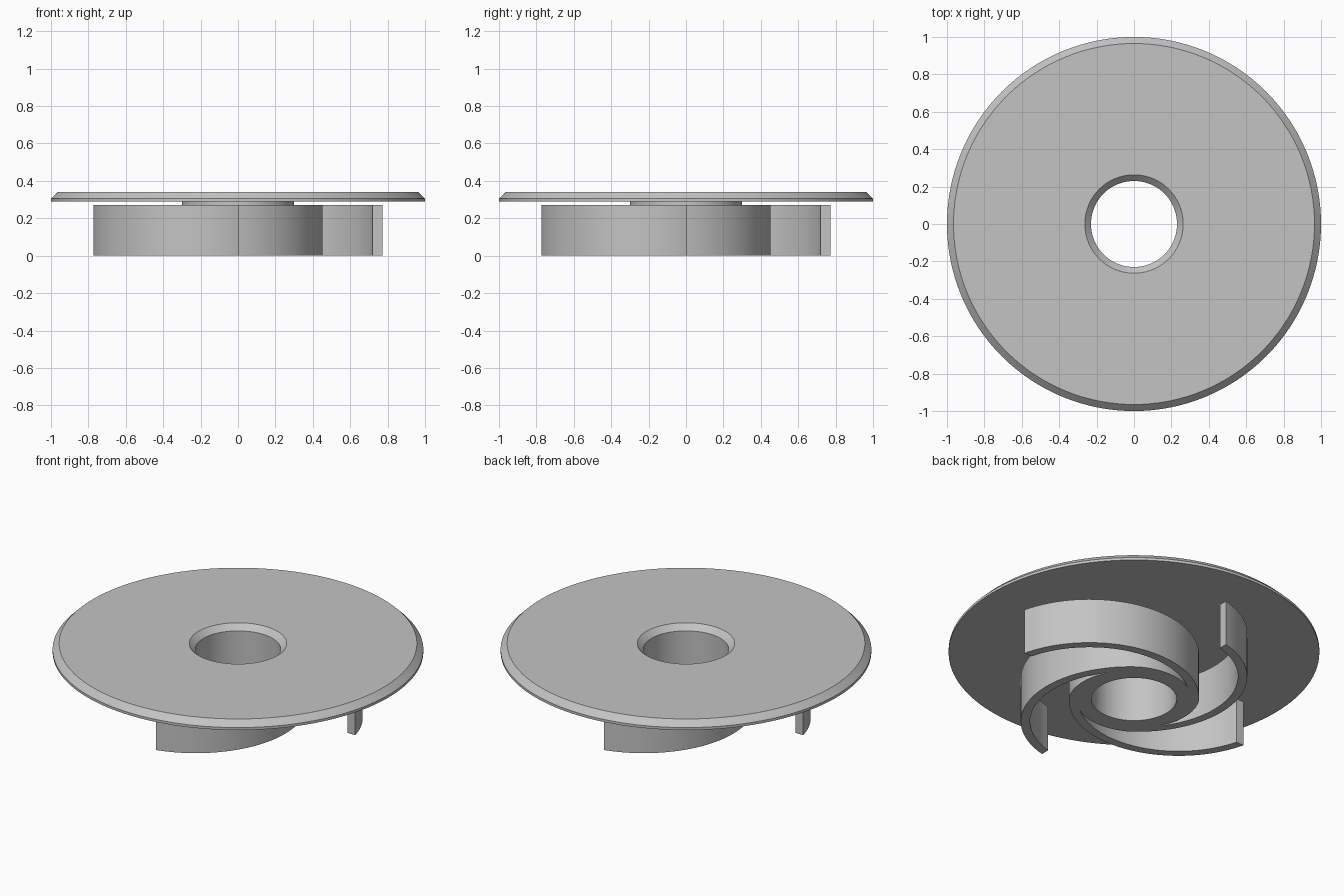
import bpy
import bmesh
import math
from mathutils import Vector, Matrix

cube = bpy.data.objects.get("Cube")
if cube:
    bpy.data.objects.remove(cube, do_unlink=True)

HUB_R, BLADE_TOP, THICK = 0.30, 0.27, 0.05
SEGMENTS = 128

grey = bpy.data.materials.new("plain_grey")
grey.use_nodes = True
colour = (0.55, 0.55, 0.55, 1)
grey.diffuse_color = colour
grey.node_tree.nodes["Principled BSDF"].inputs["Base Color"].default_value = colour


def finish(name, bm):
    """Turn a bmesh into a smooth-shaded object with sharp edges kept."""
    bmesh.ops.remove_doubles(bm, verts=bm.verts, dist=1e-5)
    bmesh.ops.recalc_face_normals(bm, faces=bm.faces)
    mesh = bpy.data.meshes.new(name)
    bm.to_mesh(mesh)
    bm.free()
    mesh.materials.append(grey)
    obj = bpy.data.objects.new(name, mesh)
    bpy.context.collection.objects.link(obj)
    bpy.ops.object.select_all(action='DESELECT')
    obj.select_set(True)
    bpy.context.view_layer.objects.active = obj
    bpy.ops.object.shade_smooth_by_angle(angle=math.radians(30))
    return obj


# Disc with chamfered rim, hub and countersunk bore, turned from one profile
profile = [(0.23, 0), (HUB_R, 0), (HUB_R, 0.29), (1, 0.29), (1, 0.305),
           (0.965, 0.34), (0.263, 0.34), (0.23, 0.307)]
bm = bmesh.new()
verts = [bm.verts.new((r, 0, z)) for r, z in profile]
edges = [bm.edges.new((v, verts[i - 1])) for i, v in enumerate(verts)]
bmesh.ops.spin(bm, geom=verts + edges, axis=(0, 0, 1), cent=(0, 0, 0),
               angle=math.tau, steps=SEGMENTS, use_merge=False)
finish("disc_and_hub", bm)

# Blade outline: an arc touching the hub, then a tail tapering into it
centre = Vector((0.197, -0.14))
inner_r = HUB_R + centre.length
outer_r = inner_r + THICK
touch = math.atan2(-centre.y, -centre.x)


def polar(r, a):
    return Vector((r * math.cos(a), r * math.sin(a)))


def arc_point(r, t):
    start = math.asin(-centre.y / r)      # tip lies on the x axis
    return centre + polar(r, start + (touch - start) * t)


pairs = [(arc_point(inner_r, i / 40), arc_point(outer_r, i / 40)) for i in range(41)]
for i in range(1, 21):
    a = touch + math.pi / 2 * i / 20
    pairs.append((polar(HUB_R, a), polar(HUB_R + THICK * (1 - i / 20), a)))


def build_blade(name, turn):
    bm = bmesh.new()
    rings = []
    for inner, outer in pairs:
        corners = [(inner, 0), (outer, 0), (outer, BLADE_TOP), (inner, BLADE_TOP)]
        rings.append([bm.verts.new((p.x, p.y, z)) for p, z in corners])
    for a, b in zip(rings, rings[1:]):
        for k in range(4):
            bm.faces.new((a[k - 1], a[k], b[k], b[k - 1]))
    bm.faces.new(rings[0])
    bmesh.ops.dissolve_degenerate(bm, dist=1e-5, edges=bm.edges)
    bm.transform(Matrix.Rotation(turn, 4, 'Z'))
    finish(name, bm)


# Four curved blades around the hub
for n in range(4):
    build_blade(f"blade_{n + 1}", n * math.pi / 2)
